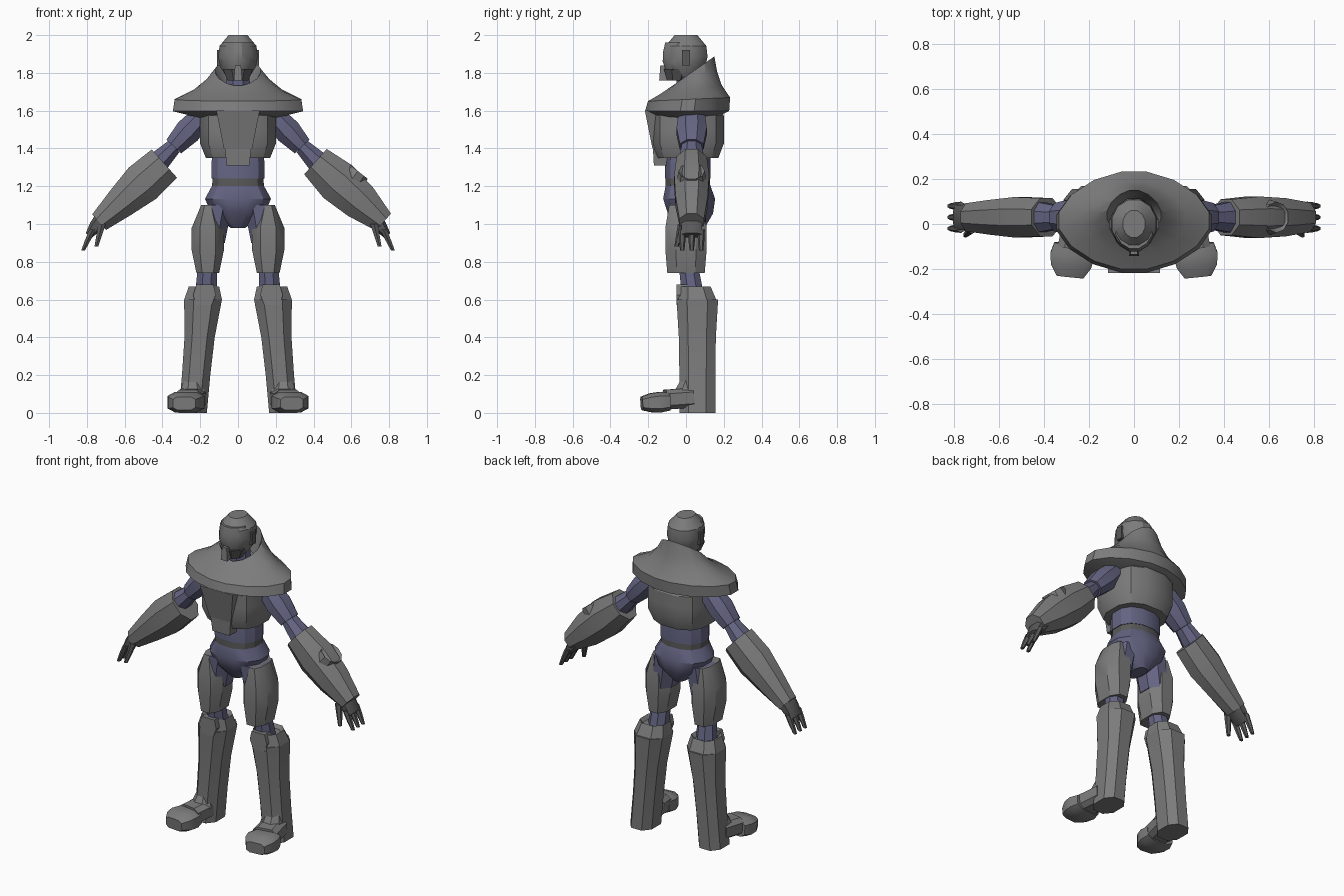
import bpy
import bmesh
from math import cos, sin, pi, copysign
from mathutils import Vector

if "Cube" in bpy.data.objects:
    bpy.data.objects.remove(bpy.data.objects["Cube"], do_unlink=True)


def make_material(name, colour):
    material = bpy.data.materials.new(name)
    material.use_nodes = True
    rgba = (*colour, 1)
    material.diffuse_color = rgba
    for node in material.node_tree.nodes:
        if node.type == "BSDF_PRINCIPLED":
            node.inputs["Base Color"].default_value = rgba
    return material


armour = make_material("armour grey", (.2, .2, .2))
dark = make_material("dark grey", (.1, .1, .1))
suit = make_material("suit blue", (.13, .13, .23))

CENTRE = {"": 1}
PAIR = {"left_": 1, "right_": -1}
LEFT = {"left_": 1}
RIGHT = {"right_": -1}
parts = []


def section(sides, power):
    """Unit cross-section with flat sides; a low power makes it boxier."""
    corners = []
    for i in range(sides):
        angle = 2 * pi * (i + .5) / sides
        pair = [trig(angle) / cos(pi / sides) for trig in (cos, sin)]
        corners.append([copysign(abs(value) ** power, value) for value in pair])
    return corners


def frame(start, end):
    """Axes for the rings; nearly upright parts keep level rings."""
    along = (end - start).normalized()
    if abs(along.z) > .9:
        along = Vector((0, 0, 1))
    up = Vector((0, 0, 1)) if abs(along.y) > .5 else Vector((0, 1, 0))
    across = up.cross(along).normalized()
    return across, along.cross(across), along


def skin(rings):
    """Closed mesh through a list of equal point rings."""
    bm = bmesh.new()
    loops = [[bm.verts.new(point) for point in ring] for ring in rings]
    for low, high in zip(loops, loops[1:]):
        for i in range(len(low)):
            j = i - 1
            bm.faces.new((low[i], low[j], high[j], high[i]))
    bm.faces.new(loops[0])
    bm.faces.new(loops[-1])
    bmesh.ops.recalc_face_normals(bm, faces=bm.faces[:])
    return bm


def loft(name, material, start, end, widths, flat=1, extra=0, where=CENTRE,
         sides=8, power=1, stops=None, tilt=0):
    """Tube from start to end; half depth = flat * half width + extra.
    Rings are evenly spaced unless stops are given; tilt grows towards the end."""
    start, end = Vector(start), Vector(end)
    across, deep, along = frame(start, end)
    stops = stops or [i / (len(widths) - 1) for i in range(len(widths))]
    rings = []
    for stop, width in zip(stops, widths):
        depth = flat * width + extra
        lean = deep + along * tilt * stop ** 3
        middle = start.lerp(end, stop)
        rings.append([middle + across * width * u + lean * depth * v
                      for u, v in section(sides, power)])
    for prefix, sign in where.items():
        bm = skin([[(p.x * sign, p.y, p.z) for p in ring] for ring in rings])
        mesh = bpy.data.meshes.new(prefix + name)
        bm.to_mesh(mesh)
        bm.free()
        mesh.materials.append(material)
        part = bpy.data.objects.new(prefix + name, mesh)
        bpy.context.collection.objects.link(part)
        parts.append(part)


# Head: neck, helmet, face shield, mask, jaw guard and ear pieces
loft("neck", suit, (0, .02, 1.6), (0, .01, 1.8), [.07, .06])
loft("helmet", armour, (0, 0, 1.77), (0, 0, 2), [.055, .092, .104, .098, .05],
     extra=.01, sides=12)
loft("face_shield", armour, (0, -.035, 1.81), (0, -.03, 1.96),
     [.07, .09, .09, .08], sides=12, power=1.1)
loft("mask", armour, (0, -.1, 1.76), (0, -.1, 1.84), [.022, .016],
     extra=.02, sides=4)
loft("jaw_guard", dark, (0, -.05, 1.76), (0, -.045, 1.82), [.055, .08], flat=.9)
loft("ear_piece", dark, (.1, 0, 1.84), (.1, 0, 1.92), [.012, .012],
     extra=.01, where=PAIR, sides=4)

# Depth rules shared by several parts
TORSO = {"flat": .5, "extra": .05, "sides": 12, "power": .85}
PLATE = {"flat": .5, "extra": .04, "sides": 4}
FOREARM = {"flat": .5, "extra": .035}
UNIFORM = {"flat": 0, "extra": .03, "sides": 4}

# Shoulder mantle: wide brim rising to a tilted, hollow collar
loft("mantle", armour, (0, 0, 1.56), (0, .04, 1.81),
     [.2, .345, .335, .23, .165, .12, .1, .08], flat=.5, extra=.05, sides=16,
     power=1.12, stops=[0, .15, .4, .6, .8, 1, .8, .6], tilt=.7)

# Torso: chest armour, front plates, abdomen, belt and pelvis
loft("chest", armour, (0, .01, 1.35), (0, .01, 1.65), [.17, .2, .2, .2, .15],
     flat=.95, sides=12, power=.8)
loft("chest_plate", armour, (0, -.1, 1.4), (0, -.12, 1.6), [.075, .115], **PLATE)
loft("belly_plate", armour, (0, -.1, 1.31), (0, -.1, 1.4), [.06, .07], **PLATE)
loft("abdomen", suit, (0, .01, 1.24), (0, .01, 1.42), [.14, .14, .125], **TORSO)
loft("belt", dark, (0, .01, 1.2), (0, .01, 1.25), [.137, .135], **TORSO)
loft("pelvis", suit, (0, .03, .98), (0, .01, 1.21), [.04, .14, .175, .133], **TORSO)

# Legs: suit, thigh armour, knee joint, greave with cuff, and kneecap
loft("upper_leg", suit, (.14, .01, .9), (.11, .01, 1.1), [.07, .08],
     extra=.02, where=PAIR)
loft("thigh_armour", armour, (.16, 0, .74), (.16, 0, 1.1),
     [.06, .085, .085, .035], flat=.4, extra=.075, where=PAIR, power=.8)
loft("knee_joint", suit, (.17, .04, .6), (.16, .01, .8), [.06, .05], where=PAIR)
loft("greave", armour, (.24, .06, 0), (.185, .06, .6), [.075, .075, .08, .1],
     flat=.6, extra=.05, where=PAIR, power=.8)
loft("greave_cuff", armour, (.185, .06, .6), (.18, .05, .67), [.1, .08, .06],
     stops=[0, 1, .7], where=PAIR, power=.8)
loft("kneecap", armour, (.18, -.02, .57), (.175, -.02, .68), [.04, .06, .045],
     where=PAIR, **UNIFORM)

# Boots: ankle, instep and toe cap
loft("ankle", armour, (.24, 0, .1), (.24, .02, .18), [.07, .045], where=PAIR)
loft("instep", armour, (.24, .03, .08), (.265, -.11, .07), [.075, .075],
     flat=.7, where=PAIR, power=.6)
loft("toe_cap", armour, (.27, -.09, .06), (.285, -.235, .05),
     [.085, .098, .09, .06], flat=.5, extra=.005, where=PAIR, power=.55)

# Arms: sleeves and forearm armour, which differs between the two sides
bicep = (.34, .03, 1.41)
loft("upper_sleeve", suit, (.19, .03, 1.57), bicep, [.06, .07, .053],
     extra=.01, where=PAIR)
loft("elbow_sleeve", suit, bicep, (.42, .03, 1.33), [.042, .058],
     extra=.01, where=PAIR)
loft("forearm_armour", armour, (.41, .03, 1.33), (.77, .03, 1.01),
     [.09, .115, .1, .06], where=LEFT, **FOREARM)
loft("forearm_armour", armour, (.39, .03, 1.32), (.735, .03, 1.01),
     [.1, .11, .085, .055], where=RIGHT, **FOREARM)
loft("forearm_dish", armour, (.58, .03, 1.21), (.635, .03, 1.28),
     [.08, .066, .03], stops=[0, 1, .6], where=LEFT, sides=10)

# Hands: palm, three fingers and a thumb
loft("palm", dark, (.72, .03, 1.03), (.79, .03, .94), [.04, .035, .02],
     flat=.3, extra=.045, where=PAIR, power=.7)
for finger, y in {"front": -.02, "middle": .03, "rear": .08}.items():
    loft(finger + "_finger", dark, (.77, y, .97), (.82, y, .86),
         [.017, .015, .01], where=PAIR, sides=6)
loft("thumb", dark, (.72, -.02, 1), (.75, -.05, .88), [.02, .015, .01],
     where=PAIR, sides=6)

# Smooth the soft curves and keep hard edges
bpy.ops.object.select_all(action="DESELECT")
for part in parts:
    part.select_set(True)
bpy.context.view_layer.objects.active = parts[0]
bpy.ops.object.shade_smooth_by_angle()
